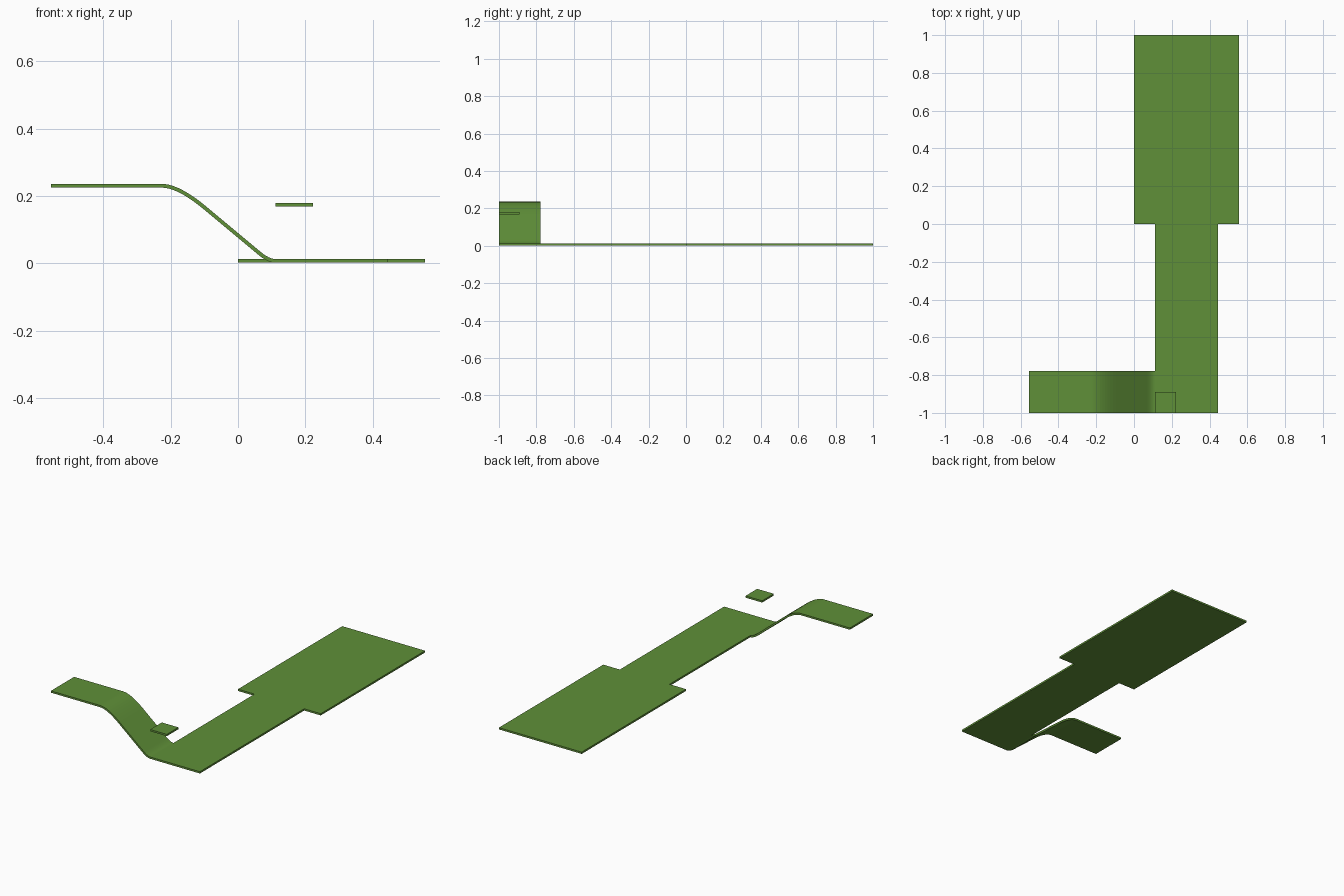
import bpy, bmesh
from mathutils import Vector

if "Cube" in bpy.data.objects:
    bpy.data.objects.remove(bpy.data.objects["Cube"])

U = 1 / 9          # layout module
T = 0.0111         # sheet thickness
Z = 0.007          # mid height of the ground sheet

green = bpy.data.materials.new("grass_green")
green.diffuse_color = (0.116, 0.279, 0.040, 1)
green.use_nodes = True
green.node_tree.nodes["Principled BSDF"].inputs["Base Color"].default_value = green.diffuse_color


def prism(name, pts, depth):
    """Extrude a closed outline of 3D points along a vector."""
    bm = bmesh.new()
    face = bm.faces.new([bm.verts.new(p) for p in pts])
    ext = bmesh.ops.extrude_face_region(bm, geom=[face])
    verts = [g for g in ext["geom"] if isinstance(g, bmesh.types.BMVert)]
    bmesh.ops.translate(bm, verts=verts, vec=depth)
    bmesh.ops.recalc_face_normals(bm, faces=bm.faces)
    me = bpy.data.meshes.new(name)
    bm.to_mesh(me)
    bm.free()
    me.materials.append(green)
    ob = bpy.data.objects.new(name, me)
    bpy.context.collection.objects.link(ob)
    return ob


def bend(a, b, c, n=10):
    """Quadratic bend between two straight runs."""
    a, b, c = Vector(a), Vector(b), Vector(c)
    return [a * (1 - t) ** 2 + b * 2 * t * (1 - t) + c * t * t
            for t in (i / n for i in range(n + 1))]


# Wide field and narrow walkway in one flat sheet
outline = [(U, -1), (4 * U, -1), (4 * U, 0), (5 * U, 0),
           (5 * U, 1), (0, 1), (0, 0), (U, 0)]
prism("ground_sheet", [(x, y, Z - T / 2) for x, y in outline], (0, 0, T))

# Ramp rising to the raised terrace on the left
path = [Vector((-5 * U, 0.230))]
path += bend((-0.226, 0.230), (-0.178, 0.230), (-0.10, 0.166))
path += bend((0.062, 0.031), (0.09, Z), (U, Z))
top, bottom = [], []
for i, p in enumerate(path):
    d = (path[min(i + 1, len(path) - 1)] - path[max(i - 1, 0)]).normalized()
    if i in (0, 1, len(path) - 1):
        d = Vector((1, 0))
    n = Vector((-d.y, d.x)) * T / 2
    top.append(p + n)
    bottom.append(p - n)
prism("ramp_and_terrace", [(p.x, -1, p.y) for p in top + bottom[::-1]],
      (0, 2 * U, 0))

# Small floating platform
h = 0.1685
prism("floating_platform", [(U, -1, h), (2 * U, -1, h),
                            (2 * U, -1 + U, h), (U, -1 + U, h)], (0, 0, T))
